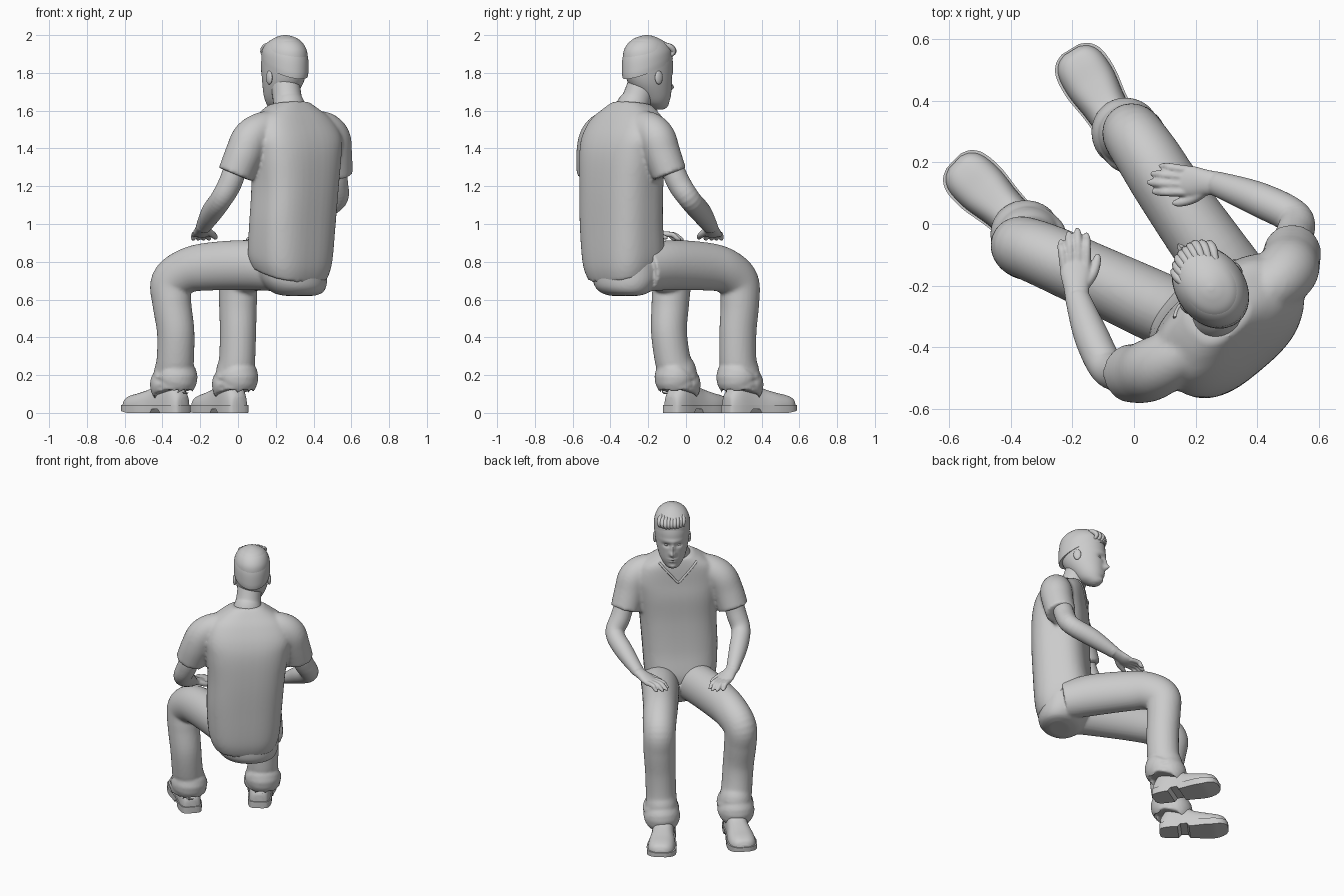
import bpy, bmesh, math, random
from mathutils import Vector as V
from mathutils.bvhtree import BVHTree

if "Cube" in bpy.data.objects:
    bpy.data.objects.remove(bpy.data.objects["Cube"])

UP = V((0, 0, 1))
random.seed(4)


def build(name, rings, angle=50):
    """Skin a list of closed rings into one smooth object."""
    bm = bmesh.new()
    rows = [[bm.verts.new(p) for p in r] for r in rings]
    n = len(rows[0])
    for a, b in zip(rows, rows[1:]):
        for i in range(n):
            j = (i + 1) % n
            bm.faces.new((a[i], a[j], b[j], b[i]))
    bm.faces.new(rows[0])
    bm.faces.new(rows[-1])
    bmesh.ops.recalc_face_normals(bm, faces=bm.faces)
    me = bpy.data.meshes.new(name)
    bm.to_mesh(me)
    bm.free()
    ob = bpy.data.objects.new(name, me)
    bpy.context.collection.objects.link(ob)
    bpy.ops.object.select_all(action='DESELECT')
    ob.select_set(True)
    bpy.context.view_layer.objects.active = ob
    bpy.ops.object.shade_smooth_by_angle(angle=math.radians(angle))
    return ob


def fuse(name, parts, voxel, smooth):
    """Melt overlapping parts into one continuous skin."""
    bpy.ops.object.select_all(action='DESELECT')
    for p in parts:
        p.select_set(True)
    bpy.context.view_layer.objects.active = parts[0]
    bpy.ops.object.join()
    ob = bpy.context.object
    ob.name = name
    m = ob.modifiers.new("remesh", 'REMESH')
    m.mode, m.voxel_size, m.use_smooth_shade = 'VOXEL', voxel, True
    m = ob.modifiers.new("smooth", 'SMOOTH')
    m.factor, m.iterations = .5, smooth
    return ob


def spline(pts, n):
    """Catmull-Rom through tuples of any length."""
    out = []
    for i in range(len(pts) - 1):
        p0, p1, p2 = pts[max(i - 1, 0)], pts[i], pts[i + 1]
        p3 = pts[min(i + 2, len(pts) - 1)]
        for k in range(n):
            t = k / n
            out.append(tuple(0.5 * (2 * b + (c - a) * t + (2 * a - 5 * b + 4 * c - d) * t * t
                       + (3 * b - a - 3 * c + d) * t ** 3) for a, b, c, d in zip(p0, p1, p2, p3)))
    return out + [tuple(pts[-1])]


def tube(name, pts, side, n=6, seg=28):
    """Path points (x, y, z, side radius, other radius)."""
    path, side, rings = spline(pts, n), V(side), []
    for i, p in enumerate(path):
        t = (V(path[min(i + 1, len(path) - 1)][:3]) - V(path[max(i - 1, 0)][:3])).normalized()
        u = (side - t * side.dot(t)).normalized()
        v = t.cross(u)
        rings.append([V(p[:3]) + u * p[3] * math.cos(a) + v * p[4] * math.sin(a)
                      for a in (2 * math.pi * k / seg for k in range(seg))])
    return build(name, rings)


def power(x, e):
    return math.copysign(abs(x) ** e, x)


def stack(name, secs, front, n=6, seg=48, e=1.0, bumps=()):
    """Horizontal sections (x, y, z, half width, half depth, tilt)."""
    F = V((front[0], front[1], 0)).normalized()
    L = V((F.y, -F.x, 0))
    rings = []
    for x, y, z, w, d, tilt in spline(secs, n):
        ring = []
        for k in range(seg):
            a = 2 * math.pi * k / seg
            s, f = w * power(math.cos(a), e), d * power(math.sin(a), e)
            zz = z + tilt * f
            if f > 0:
                f += sum(m * math.exp(-((s - s0) / ws) ** 2 - ((zz - z0) / wz) ** 2)
                         for s0, z0, ws, wz, m in bumps)
            ring.append(V((x, y, zz)) + L * s + F * f)
        rings.append(ring)
    return build(name, rings)


# Shirt body
F = V((-.643, .766, 0))
L = V((.766, .643, 0))
shirt = [stack("shirt", [
    (.27, -.32, .74, .195, .165, .3), (.275, -.33, .82, .22, .18, .2),
    (.288, -.342, 1.0, .232, .175, 0), (.302, -.342, 1.2, .238, .172, 0),
    (.305, -.335, 1.36, .255, .17, 0), (.305, -.325, 1.46, .265, .155, 0),
    (.29, -.312, 1.55, .23, .13, 0), (.277, -.298, 1.605, .16, .105, -.05),
    (.27, -.285, 1.64, .10, .085, -.12)], F, e=.72)]

# Arms: sleeve, bare arm and hand with fingers
for tag, sleeve, arm, aim, thumb_dir in (
        ("left", [(.22, -.37, 1.53, .07, .07), (.14, -.425, 1.505, .092, .09), (.07, -.465, 1.455, .1, .1),
                  (.03, -.482, 1.37, .099, .099), (-.015, -.485, 1.262, .094, .094)],
         [(.0, -.485, 1.34, .06, .06), (-.04, -.485, 1.22, .062, .062), (-.09, -.462, 1.13, .058, .058),
          (-.14, -.36, 1.06, .056, .056), (-.185, -.235, .98, .04, .034)],
         (-.06, 1, 0), (1, .06, 0)),
        ("right", [(.38, -.25, 1.53, .07, .07), (.45, -.2, 1.505, .092, .09), (.495, -.155, 1.455, .1, .1),
                   (.507, -.125, 1.37, .097, .097), (.515, -.085, 1.262, .092, .092)],
         [(.51, -.09, 1.34, .06, .06), (.52, -.04, 1.22, .062, .062), (.52, .02, 1.13, .058, .058),
          (.405, .08, 1.06, .056, .056), (.265, .132, .98, .04, .034)],
         (-1, .08, 0), (-.08, -1, 0))):
    shirt.append(tube("sleeve_" + tag, sleeve, L))
    parts = [tube("arm_" + tag, arm, thumb_dir)]
    A, S, W = V(aim).normalized(), V(thumb_dir).normalized(), V(arm[-1][:3])

    def at(a, s, z, r1, r2):
        return (*(W + A * a + S * s + UP * z), r1, r2)

    parts.append(tube("palm", [at(-.03, 0, .01, .036, .03), at(.03, 0, -.01, .042, .027),
                               at(.075, 0, -.027, .05, .023), at(.115, 0, -.037, .046, .016)], S))
    for s, reach in ((.036, .205), (.012, .222), (-.012, .213), (-.035, .188)):
        parts.append(tube("finger", [
            at(.09, s, -.034, .015, .015), at((.11 + reach) / 2, s * 1.13, -.036, .014, .014),
            at(reach - .02, s * 1.18, -.055, .013, .012), at(reach, s * 1.18, -.064, .006, .006)], S, 5, 14))
    parts.append(tube("thumb", [at(.03, .02, -.012, .02, .02), at(.07, .055, -.035, .017, .017),
                                at(.115, .072, -.05, .014, .013), at(.135, .074, -.054, .006, .006)], S, 5, 14))
    fuse("arm_and_hand_" + tag, parts, .005, 3)
shirt = fuse("shirt", shirt, .011, 5)

# Collar: thin V-shaped band laid on the front of the shirt
bpy.context.view_layer.update()
tree = BVHTree.FromObject(shirt, bpy.context.evaluated_depsgraph_get())
collar = []
for s, z in spline([(-.115, 1.60), (-.075, 1.555), (-.035, 1.51), (0, 1.475),
                    (.035, 1.51), (.075, 1.555), (.115, 1.60)], 4):
    hit = tree.ray_cast(V((.28, -.30, z)) + L * s + F * .7, -F)[0]
    if hit:
        collar.append((*hit, .007, .007))
if len(collar) > 2:
    tube("collar", collar, F, 2, 8)

# Neck
tube("neck", [(.275, -.295, 1.52, .12, .09), (.272, -.287, 1.61, .092, .085),
              (.262, -.262, 1.66, .077, .078), (.25, -.23, 1.74, .075, .08)], L)

# Head with face relief
HF = V((-.6, .8, 0))
HL = V((.8, .6, 0))
HC = V((.243, -.198, 0))


def skull(rows, tilt=0):
    return [(*(HC + HF * f).xy, z, w, d, tilt) for z, f, d, w in rows]


stack("head", skull([
    (1.605, .07, .015, .015), (1.615, .068, .04, .036), (1.64, .05, .07, .06),
    (1.68, .035, .095, .08), (1.74, .012, .122, .097), (1.80, 0, .138, .106),
    (1.86, -.005, .143, .11), (1.92, -.01, .132, .104), (1.965, -.01, .098, .08),
    (1.985, -.01, .05, .04), (1.99, -.01, .01, .01)]), HF, n=9, seg=96, bumps=[
    (0, 1.722, .017, .017, .030), (0, 1.755, .012, .03, .016),
    (-.038, 1.778, .022, .013, -.012), (.038, 1.778, .022, .013, -.012),
    (0, 1.808, .07, .014, .006), (0, 1.684, .024, .006, .008),
    (0, 1.668, .022, .006, .007), (0, 1.632, .026, .012, .008)])

# Short hair: a close cap that is low at the nape, and locks swept off the forehead
stack("hair", skull([(1.825, -.006, .144, .110), (1.86, -.01, .144, .112)], .4)
      + skull([(1.905, -.012, .138, .109)], .22) + skull([(1.945, -.012, .118, .094)], .1)
      + skull([(1.975, -.012, .083, .07), (1.993, -.012, .042, .036), (2.0, -.012, .008, .008)]), HF)
for i in range(9):
    s = -.072 + i * .018
    f = .137 - 7 * s * s + random.uniform(-.004, .004)
    lock = ((s, f - .02, 1.885, .006), (s + .008, f + .002, 1.912, .014),
            (s + .006, f - .022, 1.94, .015), (s * .8, f - .07, 1.958, .006))
    tube(f"hair_lock_{i + 1}", [(*(HC + HL * a + HF * b + UP * z), r, r) for a, b, z, r in lock], HL, 4, 12)

# Ears and eyes
for side in (-1, 1):
    for name, s, f, z, size in (("ear", .106, -.012, 1.775, (.012, .024, .036)),
                                ("eye", .038, .112, 1.777, (.014, .01, .007))):
        bpy.ops.mesh.primitive_uv_sphere_add(segments=20, ring_count=12, radius=1,
                                             location=HC + HL * side * s + HF * f + UP * z,
                                             rotation=(0, 0, math.atan2(HL.y, HL.x)))
        ob = bpy.context.object
        ob.name = name + ("_left" if side < 0 else "_right")
        ob.scale = size
        bpy.ops.object.shade_smooth()

# Trousers: seat and two legs bunched over the shoes; shoe uppers and soles
trousers = [stack("seat", [(.325, -.325, .62, .09, .06, 0), (.315, -.325, .64, .15, .115, 0),
                           (.295, -.32, .70, .19, .155, .1), (.28, -.32, .80, .205, .165, 0)], F)]
for tag, thigh, shin, side, heel, toe in (
        ("left", [(.24, -.34), (.08, -.272), (-.15, -.165), (-.27, -.11), (-.352, -.078)],
         [(-.35, -.083), (-.33, -.09), (-.332, -.07), (-.34, -.045)], (.43, .9, 0),
         (-.285, -.085), (-.582, .2)),
        ("right", [(.36, -.22), (.255, -.09), (.118, .105), (.052, .208), (.005, .278)],
         [(.0, .285), (.0, .275), (-.005, .275), (-.015, .285)], (.82, .58, 0),
         (.01, .21), (-.203, .562))):
    pts = [(*p, *q) for p, q in zip(thigh, ((.76, .11, .12), (.782, .115, .132), (.775, .108, .127),
                                            (.752, .105, .118), (.69, .10, .112)))]
    pts += [(*shin[0], .58, .098, .104), (*shin[1], .43, .094, .10), (*shin[2], .28, .094, .10)]
    pts += [(shin[3][0] + o, shin[3][1] - o, z, r, r + .006) for z, r, o in
            ((.215, .10, 0), (.188, .113, .008), (.17, .104, 0), (.15, .114, -.008),
             (.135, .106, 0), (.115, .106, .004))]
    trousers.append(tube("leg", pts, side, 6, 36))

    H = V((*heel, 0))
    D = V((*toe, 0)) - H
    P = V((-D.y, D.x, 0)).normalized()
    shape = spline([(0, .025, .085), (.03, .052, .11), (.15, .066, .17), (.35, .068, .17),
                    (.5, .073, .135), (.7, .084, .11), (.87, .08, .095), (.96, .06, .08),
                    (1, .03, .055)], 5)
    upper, sole = [], []
    for t, w, h in shape:
        ring = []
        for k in range(25):
            a = math.pi * k / 24
            ring.append(H + D * t + P * w * power(math.cos(a), .75)
                        + UP * (.025 + (h - .025) * abs(math.sin(a)) ** .75))
        upper.append(ring)
        c = H + D * (.5 + (t - .5) * 1.03)
        low = .02 if .3 < t < .42 else max(0, t - .8) * .07
        sole.append([c + P * w * k * 1.07 + UP * z for k, z in
                     ((-1, low), (1, low), (1.02, .042), (-1.02, .042))])
    build("shoe_" + tag, upper)
    build("sole_" + tag, sole, angle=30)
fuse("trousers", trousers, .009, 3)
